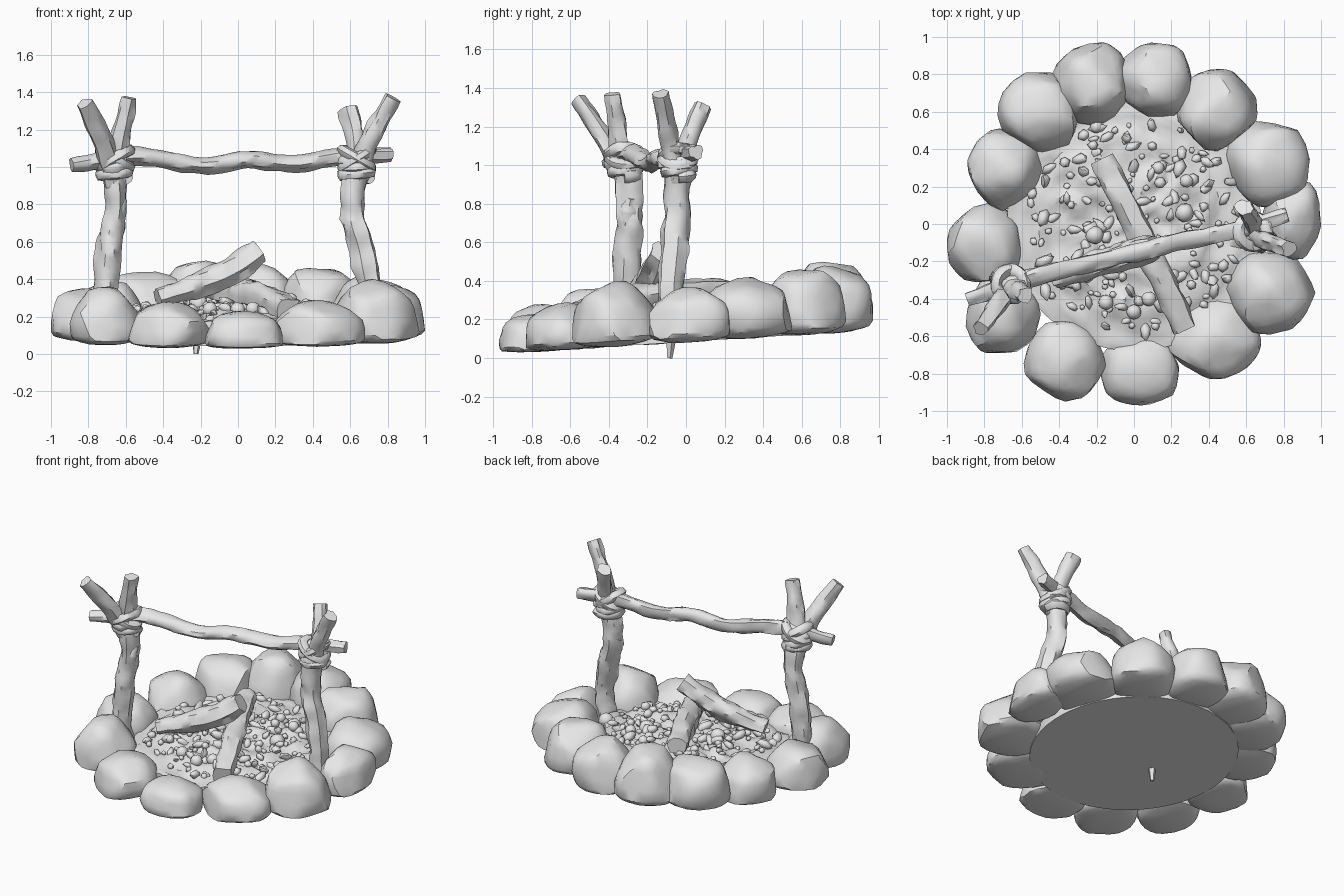
import bpy, bmesh, math, random
from mathutils import Vector, Matrix, noise

random.seed(7)
if "Cube" in bpy.data.objects:
    bpy.data.objects.remove(bpy.data.objects["Cube"], do_unlink=True)

# One plain clay colour
clay = bpy.data.materials.new("light_grey")
clay.use_nodes = True
clay.diffuse_color = (0.8, 0.8, 0.8, 1)
clay.node_tree.nodes["Principled BSDF"].inputs["Base Color"].default_value = (0.8, 0.8, 0.8, 1)


def ground(y):
    """Height of the gently tilted underside."""
    return 0.08 + 0.063 * y


def finish(bm, name, angle=45):
    bmesh.ops.recalc_face_normals(bm, faces=bm.faces[:])
    mesh = bpy.data.meshes.new(name)
    bm.to_mesh(mesh)
    bm.free()
    mesh.materials.append(clay)
    obj = bpy.data.objects.new(name, mesh)
    bpy.context.collection.objects.link(obj)
    bpy.ops.object.select_all(action='DESELECT')
    obj.select_set(True)
    bpy.context.view_layer.objects.active = obj
    bpy.ops.object.shade_smooth_by_angle(angle=math.radians(angle))
    return obj


def spline(pts, radii, steps):
    """Catmull-Rom samples along a path, with radii blended."""
    p = [Vector(q) for q in pts]
    p = [p[0] * 2 - p[1]] + p + [p[-1] * 2 - p[-2]]
    out = []
    for i in range(1, len(p) - 2):
        a, b, c, d = p[i - 1:i + 3]
        for s in range(steps):
            t = s / steps
            pos = 0.5 * (2 * b + (c - a) * t + (2 * a - 5 * b + 4 * c - d) * t ** 2
                         + (3 * b - a - 3 * c + d) * t ** 3)
            out.append((pos, radii[i - 1] * (1 - t) + radii[i] * t))
    out.append((p[-2], radii[-1]))
    return out


def branch(name, pts, radii, sides=12, rough=0.15, steps=7):
    """Knobbly tube with lengthwise bark ridges and cut ends."""
    path = spline(pts, radii, steps)
    ridge = [random.uniform(-1, 1) for _ in range(sides)]
    bm = bmesh.new()
    rings = []
    side = None
    for i, (pos, rad) in enumerate(path):
        tangent = (path[min(i + 1, len(path) - 1)][0] - path[max(i - 1, 0)][0]).normalized()
        side = side or tangent.orthogonal()
        side = (side - tangent * side.dot(tangent)).normalized()
        other = tangent.cross(side)
        ring = []
        for k in range(sides):
            a = math.tau * k / sides
            out = side * math.cos(a) + other * math.sin(a)
            lump = noise.noise(pos * 10 + out * 1.6)
            ring.append(bm.verts.new(pos + out * rad * (1 + rough * ridge[k] + rough * 2 * lump)))
        rings.append(ring)
    for r, s in zip(rings, rings[1:]):
        for k in range(sides):
            bm.faces.new((r[k], r[k - 1], s[k - 1], s[k]))
    bm.faces.new(rings[0])
    bm.faces.new(rings[-1])
    return finish(bm, name)


def boulder(name, x, y, rx, ry, top):
    """Blocky round stone chipped by random planes, nearly flat underneath."""
    bm = bmesh.new()
    bmesh.ops.create_icosphere(bm, subdivisions=3, radius=1)
    chips = []
    for _ in range(14):
        n = Vector([random.gauss(0, 1) for _ in range(3)])
        n.z = abs(n.z) * 0.8
        chips.append((n.normalized(), random.uniform(0.82, 0.95)))
    facing = Matrix.Rotation(math.atan2(y, x), 3, 'Z')
    for v in bm.verts:
        v.co = facing @ Vector([math.copysign(abs(c) ** 0.87, c) for c in v.co])
        v.co *= 1 + 0.1 * noise.noise(v.co * 1.6 + Vector((x, y, 0)) * 9)
        for n, d in chips:
            over = v.co.dot(n) - d
            if over > 0:
                v.co -= n * over * 0.85
        if v.co.z < -0.4:
            v.co.z = -0.4 + (v.co.z + 0.4) * 0.3
    # Fit the chipped shape to its wanted size
    lo = [min(v.co[i] for v in bm.verts) for i in range(3)]
    hi = [max(v.co[i] for v in bm.verts) for i in range(3)]
    height = top - ground(y)
    for v in bm.verts:
        u = [(v.co[i] - lo[i]) / (hi[i] - lo[i]) for i in range(3)]
        py = y + (2 * u[1] - 1) * ry
        base = ground(py)
        v.co = (x + (2 * u[0] - 1) * rx, py, base + u[2] * (height + (ground(y) - base) * 0.8))
    return finish(bm, name, 32)


# Ring of boulders: x, y, half width, half depth, top height
stones = [(-.23, .75, .21, .22, .5), (.11, .77, .2, .2, .48), (.44, .61, .22, .22, .46),
          (.71, .32, .23, .23, .42), (.84, .02, .16, .21, .37), (.73, -.37, .24, .22, .4),
          (.43, -.61, .25, .22, .29), (.03, -.78, .21, .19, .23), (-.37, -.73, .22, .22, .28),
          (-.7, -.49, .2, .2, .36), (-.8, -.1, .2, .21, .35), (-.69, .29, .2, .22, .39),
          (-.51, .59, .22, .22, .44)]
for i, s in enumerate(stones):
    boulder(f"ring_stone_{i + 1}", *s)


def bed_height(x, y):
    r = math.hypot(x, y + 0.02) / 0.62
    bump = noise.noise(Vector((x, y, 0.3)) * 11) * 0.05
    return ground(y) + 0.125 + 0.06 * max(0, 1 - r * r) + bump * min(1, 2.4 - 2 * r)


# Ash bed: bumpy top, flat base
bm = bmesh.new()
n, loops = 56, 20
top_mid = bm.verts.new((0, 0, bed_height(0, 0)))
rings = []
for j in range(1, loops + 1):
    r = 0.68 * j / loops
    ring = []
    for k in range(n):
        a = math.tau * k / n
        x, y = r * math.cos(a), r * math.sin(a)
        z = bed_height(x, y) + random.uniform(-0.025, 0.025) * r
        ring.append(bm.verts.new((x, y, z)))
    rings.append(ring)
rings.append([bm.verts.new((v.co.x, v.co.y, ground(v.co.y) + 0.004)) for v in rings[-1]])
for k in range(n):
    bm.faces.new((top_mid, rings[0][k - 1], rings[0][k]))
for r, s in zip(rings, rings[1:]):
    for k in range(n):
        bm.faces.new((r[k - 1], s[k - 1], s[k], r[k]))
bm.faces.new(rings[-1])
finish(bm, "ash_bed")


def lump(bm, x, y, r, stretch, subdivisions, jitter):
    made = bmesh.ops.create_icosphere(bm, subdivisions=subdivisions, radius=r)["verts"]
    turn = Matrix.Rotation(random.uniform(0, math.tau), 3, 'Z') @ Matrix.Rotation(0.4, 3, 'Y')
    spot = Vector((x, y, bed_height(x, y) + r * 0.4))
    for v in made:
        v.co *= random.uniform(1 - jitter, 1 + jitter)
        v.co.x *= stretch
        v.co = spot + turn @ v.co


# Coals and splinters scattered evenly over the bed
bm = bmesh.new()
for x, y, r in [(-.21, -.06, .05), (.27, .06, .05), (.28, .23, .036), (.13, .3, .033),
                (.14, .22, .03), (-.15, -.42, .04), (0, -.47, .04), (.08, -.4, .04),
                (.58, .08, .05), (-.2, .52, .035)]:
    lump(bm, x, y, r, 1, 2, 0.05)
count = 170
golden = math.pi * (3 - math.sqrt(5))
for i in range(count):
    a = i * golden + random.uniform(-0.3, 0.3)
    d = 0.58 * math.sqrt((i + random.random()) / count)
    stretch = 1.9 if i % 2 else random.uniform(0.9, 1.2)
    lump(bm, d * math.cos(a), d * math.sin(a) - 0.02, random.uniform(0.014, 0.034), stretch, 1, 0.2)
finish(bm, "coals", 60)

# Two charred logs, one leaning across the other
branch("long_log", [(-.17, .35, .34), (-.03, .06, .34), (.12, -.24, .31), (.27, -.56, .24)],
       [.064, .07, .072, .064], 12, 0.16)
branch("leaning_log", [(-.43, -.29, .3), (-.25, -.23, .36), (-.06, -.17, .44), (.11, -.12, .55)],
       [.054, .068, .074, .066], 12, 0.16)

# Forked posts
branch("right_post", [(-.7, -.31, .14), (-.705, -.31, .34), (-.68, -.3, .58), (-.65, -.29, .8),
                      (-.66, -.32, 1.05)], [.072, .068, .072, .06, .066])
branch("right_post_outer_fork", [(-.66, -.31, .92), (-.72, -.42, 1.13), (-.82, -.56, 1.34)],
       [.055, .052, .042])
branch("right_post_inner_fork", [(-.68, -.31, .92), (-.63, -.35, 1.14), (-.58, -.38, 1.37)],
       [.055, .054, .042])
branch("left_post", [(.7, -.08, .14), (.7, -.08, .36), (.66, -.06, .58), (.615, -.05, .76),
                     (.64, -.04, 1.05)], [.072, .066, .07, .068, .066])
branch("left_post_back_fork", [(.63, -.05, .92), (.63, .02, 1.14), (.59, .09, 1.31)],
       [.055, .048, .048])
branch("left_post_front_fork", [(.63, -.05, .92), (.71, -.09, 1.15), (.83, -.13, 1.37)],
       [.055, .052, .042])

# Broken twig stubs
branch("right_post_stub", [(-.66, -.3, .7), (-.64, -.29, .77), (-.61, -.28, .83)], [.05, .048, .02])
branch("left_post_stub", [(.64, -.06, .64), (.6, -.05, .71), (.57, -.04, .77)], [.05, .048, .02])

# Crossbeam resting in the forks
branch("crossbeam", [(-.89, -.4, 1.01), (-.7, -.34, 1.04), (-.5, -.27, 1.06), (-.2, -.2, 1.01),
                     (.05, -.14, 1.04), (.3, -.08, 1.02), (.55, -.03, 1.06), (.82, .05, 1.07)],
       [.036, .046, .048, .044, .048, .044, .046, .038])


def lashing(name, x, y, z):
    """Thick rope wound round the post, then crossed both ways over the beam."""
    wound = []
    for i in range(27):
        a = math.tau * i / 9
        r = 0.068 + 0.008 * math.sin(i * 1.7)
        wound.append((x + r * math.cos(a), y + r * math.sin(a), z - 0.06 + 0.004 * i))
    branch(name + "_wraps", wound, [.033] * len(wound), 8, 0.12, 2)
    for label, lean in (("rising", 1), ("falling", -1)):
        crossed = []
        for i in range(12):
            a = math.tau * i / 10
            crossed.append((x + 0.075 * math.cos(a), y + 0.075 * math.sin(a),
                            z + 0.045 + 0.045 * lean * math.cos(a)))
        branch(f"{name}_{label}_wrap", crossed, [.032] * len(crossed), 8, 0.12, 2)


lashing("right_lashing", -.66, -.32, 1.0)
lashing("left_lashing", .635, -.04, 1.0)

# Stake tip poking out underneath
branch("stake_tip", [(-.21, -.08, .14), (-.22, -.08, .07), (-.225, -.085, 0)], [.03, .024, .014], 5, 0.05)
